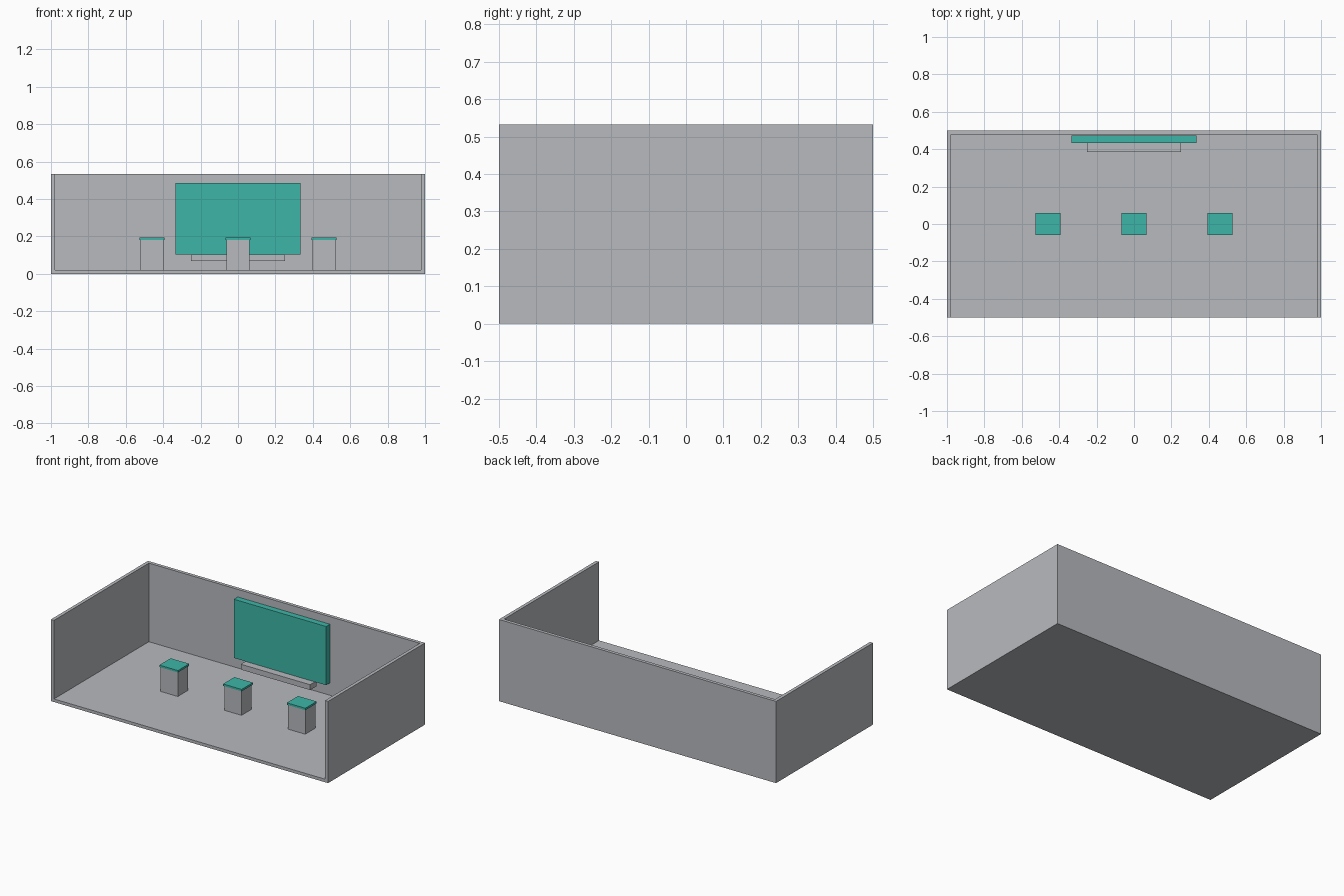
import bpy
import bmesh

if "Cube" in bpy.data.objects:
    bpy.data.objects.remove(bpy.data.objects["Cube"])


def make_material(name, colour):
    mat = bpy.data.materials.new(name)
    mat.diffuse_color = (*colour, 1.0)
    mat.use_nodes = True
    mat.node_tree.nodes["Principled BSDF"].inputs["Base Color"].default_value = mat.diffuse_color
    return mat


GREY = make_material("light_grey", (0.479, 0.491, 0.515))
TEAL = make_material("teal", (0.048, 0.468, 0.392))


def box(name, low, high, mat):
    """Box between two opposite corners."""
    mesh = bpy.data.meshes.new(name)
    bm = bmesh.new()
    bmesh.ops.create_cube(bm, size=1.0)
    for v in bm.verts:
        v.co = [(a + b) / 2 + c * (b - a) for a, b, c in zip(low, high, v.co)]
    bm.to_mesh(mesh)
    bm.free()
    mesh.materials.append(mat)
    obj = bpy.data.objects.new(name, mesh)
    bpy.context.collection.objects.link(obj)
    return obj


W, D, H, T = 1.0, 0.5, 0.533, 0.022  # half width, half depth, height, thickness

# Room shell, open at the front and top
box("floor", (-W + T, -D, 0), (W - T, D - T, 0.02), GREY)
box("back_wall", (-W + T, D - T, 0), (W - T, D, H), GREY)
box("left_wall", (-W, -D, 0), (-W + T, D, H), GREY)
box("right_wall", (W - T, -D, 0), (W, D, H), GREY)

# Wall screen with a shelf under it
box("screen", (-0.333, 0.433, 0.104), (0.333, 0.472, 0.487), TEAL)
box("shelf", (-0.25, 0.386, 0.068), (0.25, 0.454, 0.103), GREY)

# Row of three pedestals with overhanging tops
for side, x in (("left", -0.46), ("middle", 0.0), ("right", 0.46)):
    box(side + "_pedestal", (x - 0.062, -0.052, 0.02), (x + 0.062, 0.052, 0.18), GREY)
    box(side + "_pedestal_top", (x - 0.067, -0.058, 0.18), (x + 0.067, 0.058, 0.193), TEAL)
